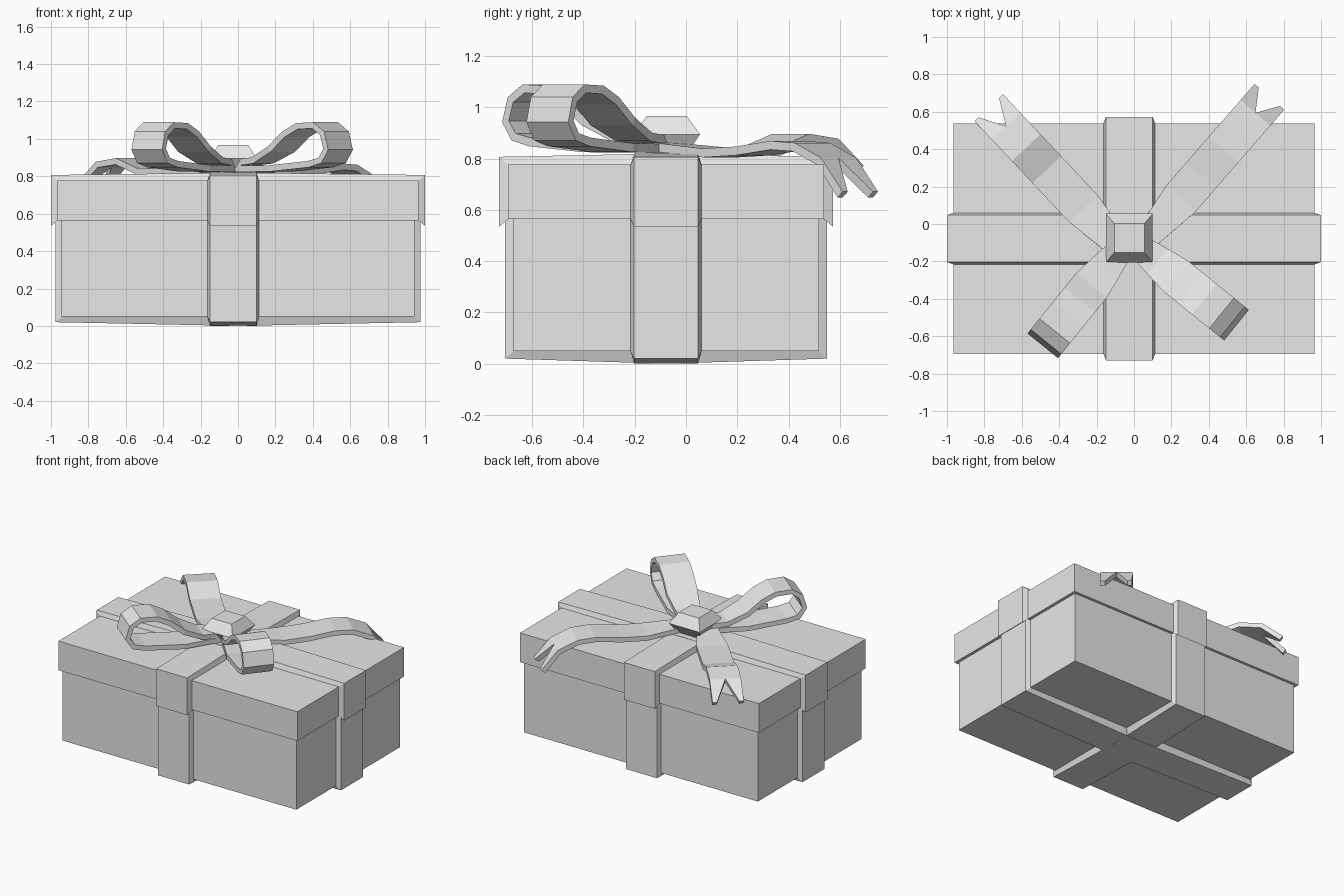
import bpy
from mathutils import Vector

cube = bpy.data.objects.get("Cube")
if cube:
    bpy.data.objects.remove(cube, do_unlink=True)

GREY = (0.8, 0.8, 0.8, 1)
grey = bpy.data.materials.new("plain_grey")
grey.use_nodes = True
grey.diffuse_color = GREY
grey.node_tree.nodes["Principled BSDF"].inputs["Base Color"].default_value = GREY

BOX_Y = -0.078           # middle of the box in depth
CROSS_X, CROSS_Y = -0.025, -0.078   # where the bands cross


def make(name, verts, faces):
    mesh = bpy.data.meshes.new(name)
    mesh.from_pydata([tuple(v) for v in verts], [], faces)
    mesh.materials.append(grey)
    obj = bpy.data.objects.new(name, mesh)
    bpy.context.collection.objects.link(obj)
    return obj


def stack(name, centre, layers):
    """Rectangular layers (half x, half y, z) joined from bottom to top."""
    verts, faces = [], []
    for hx, hy, z in layers:
        verts += [(centre[0] + sx * hx, centre[1] + sy * hy, z)
                  for sx, sy in ((-1, -1), (1, -1), (1, 1), (-1, 1))]
    for k in range(0, 4 * (len(layers) - 1), 4):
        faces += [(k + i, k + (i + 1) % 4, k + 4 + (i + 1) % 4, k + 4 + i) for i in range(4)]
    top = len(verts) - 4
    faces += [(3, 2, 1, 0), tuple(range(top, top + 4))]
    return make(name, verts, faces)


def band(name, along_x, outer, inner):
    """Flat strap with sloped sides, following an outer and an inner path."""
    verts, faces = [], []
    for (uo, zo), (ui, zi) in zip(outer, inner):
        for u, z, w in ((ui, zi, -0.14), (uo, zo, -0.125), (uo, zo, 0.125), (ui, zi, 0.14)):
            verts.append((u, CROSS_Y + w, z) if along_x else (CROSS_X + w, BOX_Y + u, z))
    n = len(outer)
    for k in range(0, 4 * (n - 1), 4):
        faces += [(k + i, k + (i + 1) % 4, k + 4 + (i + 1) % 4, k + 4 + i) for i in range(4)]
    faces += [(3, 2, 1, 0), tuple(range(4 * n - 4, 4 * n))]
    obj = make(name, verts, faces)
    # make every face point outward
    import bmesh
    bm = bmesh.new()
    bm.from_mesh(obj.data)
    bmesh.ops.recalc_face_normals(bm, faces=bm.faces)
    bm.to_mesh(obj.data)
    bm.free()


def ribbon(name, origin, heading, path, forked=False):
    """Thick ribbon along a (distance, height) path; forked adds a swallowtail."""
    d = Vector((heading[0], heading[1], 0)).normalized()
    side = Vector((-d.y, d.x, 0))
    start = Vector((origin[0], origin[1], 0))
    verts, faces = [], []
    for r, z in path:
        half = min(0.105, 0.055 + 0.16 * r)
        spot = start + d * r + Vector((0, 0, z))
        verts += [spot - side * half, spot, spot + side * half]
        if forked and (r, z) == path[-1]:
            verts[-2:] = [spot - side * 0.075, spot + side * 0.075, spot + side * half]
    for k in range(0, 3 * (len(path) - 1), 3):
        last = forked and k == 3 * (len(path) - 2)
        shift = 1 if last else 0
        faces += [(k, k + 1, k + 4, k + 3),
                  (k + 1, k + 2, k + 5 + shift, k + 4 + shift)]
    obj = make(name, verts, faces)
    thick = obj.modifiers.new("thickness", "SOLIDIFY")
    thick.thickness = 0.034
    thick.offset = 0


# Box and lid
stack("box_body", (0, BOX_Y), [(0.944, 0.597, 0.05), (0.944, 0.597, 0.6)])
stack("box_lid", (0, BOX_Y), [(0.965, 0.616, 0.565), (0.965, 0.616, 0.778)])

# Straps around the box and over the lid, in both directions
for label, along_x, box, lid in (("long", True, 0.944, 0.965), ("cross", False, 0.597, 0.616)):
    o, i = box + 0.031, box - 0.005
    band(label + "_box_band", along_x,
         [(-o, 0.58), (-o, 0.02), (0, 0), (o, 0.02), (o, 0.58)],
         [(-i, 0.58), (-i, 0.052), (0, 0.052), (i, 0.052), (i, 0.58)])
    o, i = lid + 0.035, lid - 0.005
    band(label + "_lid_band", along_x,
         [(-o, 0.535), (-o, 0.807), (0, 0.82), (o, 0.807), (o, 0.535)],
         [(-i, 0.567), (-i, 0.772), (0, 0.772), (i, 0.772), (i, 0.567)])

# Bow knot
stack("bow_knot", (CROSS_X, -0.075),
      [(0.075, 0.075, 0.815), (0.125, 0.13, 0.895), (0.08, 0.077, 0.967)])

# Bow loops
loop = [(0.0, 0.865), (0.2, 0.885), (0.33, 0.945), (0.43, 1.025), (0.52, 1.068),
        (0.63, 1.073), (0.695, 1.03), (0.72, 0.945), (0.68, 0.885), (0.6, 0.865),
        (0.33, 0.842), (0.0, 0.84)]
ribbon("left_loop", (CROSS_X, CROSS_Y), (0.777, -0.628), loop)
ribbon("right_loop", (CROSS_X, CROSS_Y), (-0.63, -0.78), loop)

# Ribbon tails with forked ends
ribbon("left_tail", (0.02, -0.13), (0.656, 0.755),
       [(0.0, 0.85), (0.35, 0.822), (0.52, 0.83), (0.7, 0.852), (0.82, 0.845),
        (0.95, 0.79), (1.06, 0.66)], True)
ribbon("right_tail", (-0.03, -0.174), (-0.684, 0.729),
       [(0.0, 0.85), (0.35, 0.822), (0.64, 0.828), (0.8, 0.88), (0.95, 0.862),
        (1.08, 0.76)], True)
